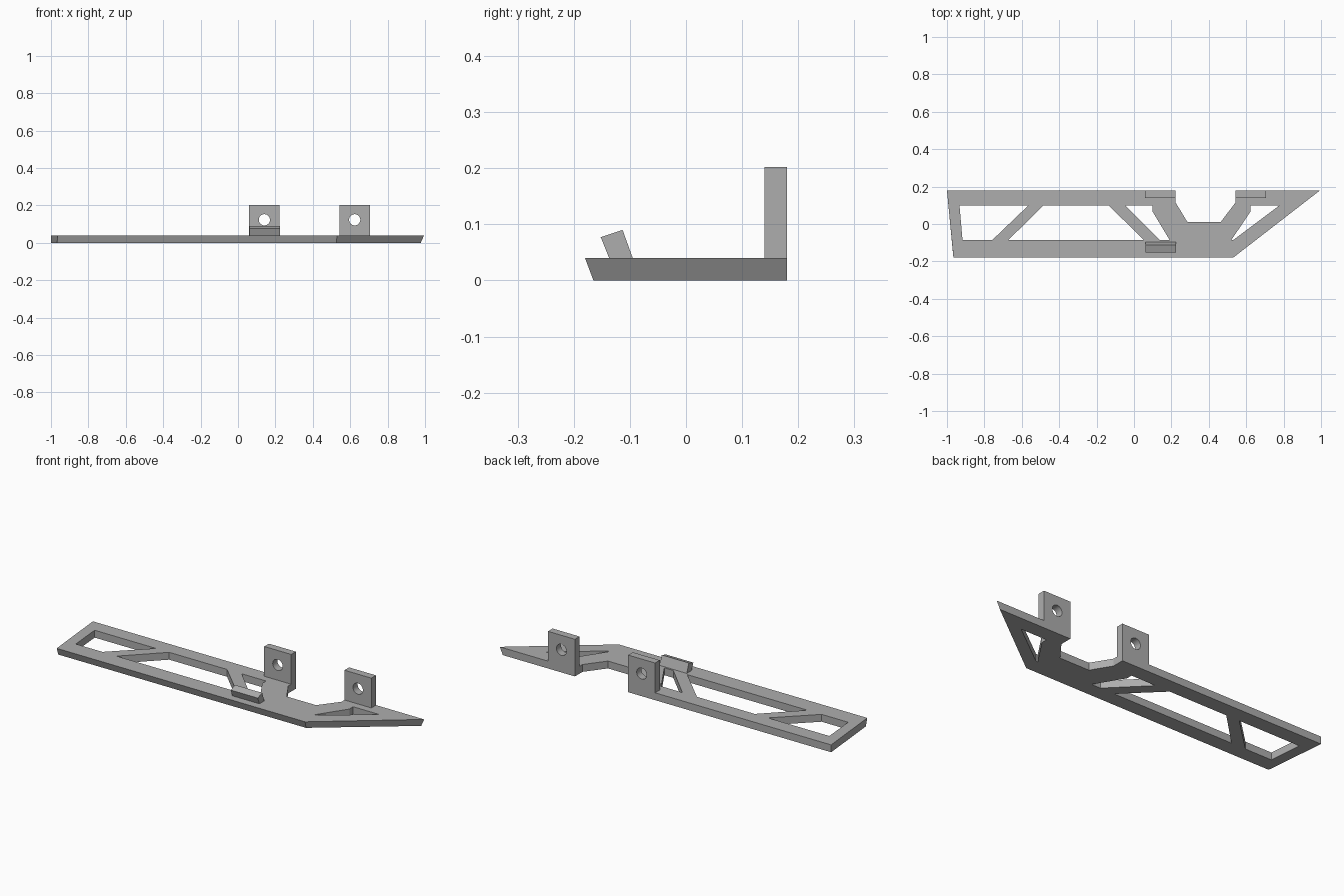
import bpy, bmesh
from math import cos, sin, tau
from mathutils import Vector

cube = bpy.data.objects.get("Cube")
if cube:
    bpy.data.objects.remove(cube, do_unlink=True)

grey = bpy.data.materials.new("plain grey")
grey.use_nodes = True
colour = (0.42, 0.42, 0.42, 1)
grey.diffuse_color = colour
grey.node_tree.nodes["Principled BSDF"].inputs["Base Color"].default_value = colour


def plate(name, start_loops, end_loops):
    """Solid between two sets of matching outlines; outlines after the first are holes."""
    bm = bmesh.new()
    caps = ([], [])
    for pair in zip(start_loops, end_loops):
        rings = [[bm.verts.new(p) for p in loop] for loop in pair]
        n = len(rings[0])
        for ring, edges in zip(rings, caps):
            edges += [bm.edges.new((ring[i], ring[(i + 1) % n])) for i in range(n)]
        a, b = rings
        for i in range(n):
            j = (i + 1) % n
            bm.faces.new((a[i], a[j], b[j], b[i]))
    for edges in caps:
        bmesh.ops.triangle_fill(bm, use_beauty=True, use_dissolve=False, edges=edges)
    bmesh.ops.recalc_face_normals(bm, faces=bm.faces)
    mesh = bpy.data.meshes.new(name)
    bm.to_mesh(mesh)
    bm.free()
    mesh.materials.append(grey)
    obj = bpy.data.objects.new(name, mesh)
    bpy.context.collection.objects.link(obj)
    return obj


def shift(loops, offset):
    return [[Vector(p) + Vector(offset) for p in loop] for loop in loops]


def at_height(loops, z):
    return [[(x, y, z) for x, y in loop] for loop in loops]


THICK = 0.04

# Base frame: outline with the rear notch, undercut along the front and right edges
notch = [(0.222, 0.18), (0.222, 0.115), (0.286, 0.01),
         (0.463, 0.01), (0.543, 0.115), (0.543, 0.18)]
top_outline = [(-1, 0.18)] + notch + [(0.995, 0.18), (0.53, -0.18), (-0.965, -0.18)]
low_outline = [(-1, 0.18)] + notch + [(0.977, 0.18), (0.525, -0.165), (-0.967, -0.165)]

# Openings between the diagonal braces
B, F = 0.10, -0.085
openings = [
    [(-0.933, B), (-0.564, B), (-0.757, F), (-0.917, F)],
    [(-0.484, B), (-0.136, B), (0.052, F), (-0.671, F)],
    [(-0.048, B), (0.099, B), (0.099, 0.067), (0.19, F), (0.136, F)],
    [(0.623, B), (0.778, B), (0.532, F), (0.521, F), (0.623, 0.067)],
]
plate("base_frame", at_height([low_outline] + openings, 0),
      at_height([top_outline] + openings, THICK))

# Upright rear tabs with round holes
for name, left in (("rear_tab_right", 0.06), ("rear_tab_left", 0.543)):
    right, mid = left + 0.162, left + 0.081
    outline = [(left, 0.14, THICK), (right, 0.14, THICK),
               (right, 0.14, 0.202), (left, 0.14, 0.202)]
    hole = [(mid + 0.03 * cos(tau * i / 32), 0.14, 0.123 + 0.03 * sin(tau * i / 32))
            for i in range(32)]
    tab = plate(name, [outline, hole], shift([outline, hole], (0, 0.04, 0)))
    bpy.ops.object.select_all(action="DESELECT")
    tab.select_set(True)
    bpy.context.view_layer.objects.active = tab
    bpy.ops.object.shade_smooth_by_angle()

# Leaning front lip
lip = [[(0.062, y, z) for y, z in
        ((-0.137, THICK), (-0.152, 0.077), (-0.113, 0.09), (-0.095, THICK))]]
plate("front_lip", lip, shift(lip, (0.163, 0, 0)))
